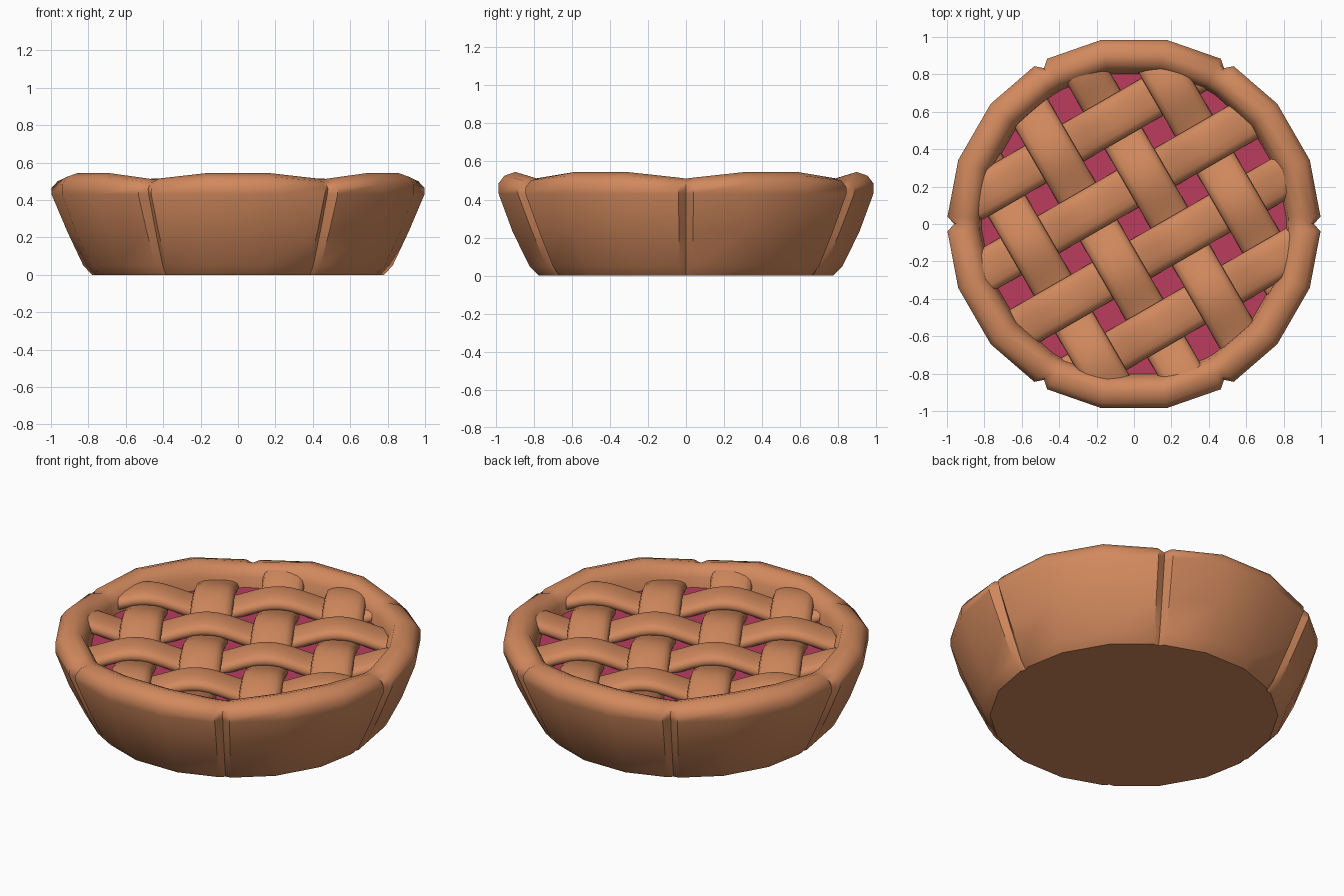
import bpy, bmesh, math
from mathutils import Vector

if "Cube" in bpy.data.objects:
    bpy.data.objects.remove(bpy.data.objects["Cube"])


def material(name, rgb):
    m = bpy.data.materials.new(name)
    m.diffuse_color = (*rgb, 1)
    m.use_nodes = True
    m.node_tree.nodes["Principled BSDF"].inputs["Base Color"].default_value = m.diffuse_color
    return m


CRUST = material("baked crust", (0.64, 0.25, 0.11))
BERRY = material("berry filling", (0.49, 0.046, 0.11))


def finish(name, bm, mat, angle):
    bmesh.ops.recalc_face_normals(bm, faces=bm.faces)
    me = bpy.data.meshes.new(name)
    bm.to_mesh(me)
    bm.free()
    me.materials.append(mat)
    ob = bpy.data.objects.new(name, me)
    bpy.context.collection.objects.link(ob)
    bpy.ops.object.select_all(action='DESELECT')
    ob.select_set(True)
    bpy.context.view_layer.objects.active = ob
    bpy.ops.object.shade_smooth_by_angle(angle=math.radians(angle))
    return ob


def skin(bm, rings, closed):
    """Join rings of points with quads; cap the ends when not closed."""
    vs = [[bm.verts.new(p) for p in r] for r in rings]
    n = len(vs[0])
    for a in range(len(vs) if closed else len(vs) - 1):
        r, s = vs[a], vs[(a + 1) % len(vs)]
        for k in range(n - 1 if closed else n):
            bm.faces.new((r[k], r[(k + 1) % n], s[(k + 1) % n], s[k]))
    if closed:
        bm.faces.new([r[0] for r in vs])
        bm.faces.new([r[-1] for r in vs])
    else:
        bm.faces.new(vs[0])
        bm.faces.new(vs[-1])


# Crust shell: (radius, z) profiles at the lobes, beside the pinches, in the pinches
LOBE = [(.785, 0), (.835, .05), (.925, .23), (1, .43), (1, .485),
        (.97, .525), (.91, .545), (.86, .53), (.825, .47), (.81, .37)]
SIDE = [(.782, 0), (.828, .05), (.913, .23), (.998, .43), (.998, .465),
        (.965, .50), (.905, .515), (.857, .503), (.825, .46), (.81, .37)]
PINCH = [(.77, 0), (.805, .05), (.88, .23), (.955, .43), (.962, .46),
         (.94, .49), (.90, .51), (.855, .50), (.825, .46), (.81, .37)]
bm = bmesh.new()
rings = []
for lobe in range(6):
    for off, prof in ((0, PINCH), (2.3, SIDE), (20, LOBE), (40, LOBE), (57.7, SIDE)):
        a = math.radians(lobe * 60 + off)
        rings.append([(r * math.cos(a), r * math.sin(a), z) for r, z in prof])
skin(bm, rings, True)
finish("crust_shell", bm, CRUST, 42)

# Fruit filling
bm = bmesh.new()
skin(bm, [[(.83 * math.cos(math.tau * k / 36), .83 * math.sin(math.tau * k / 36), z)
           for k in range(36)] for z in (.36, .40)], False)
finish("fruit_filling", bm, BERRY, 30)

# Woven lattice strips, turned 30 degrees
PITCH, HALF_W, HALF_H, MID_Z, WAVE = .36, .115, .045, .43, .04
U = Vector((math.cos(math.radians(30)), math.sin(math.radians(30)), 0))
V = Vector((-U.y, U.x, 0))


def strip(name, along, across, index, phase):
    n = (index - 1.5) * PITCH
    end = math.sqrt(.88 ** 2 - n * n)
    steps = 40
    bm = bmesh.new()
    rings = []
    for s in range(steps + 1):
        t = -end + 2 * end * s / steps
        # over one crossing, under the next
        wave = math.cos(math.pi * (t / PITCH + 1.5 + index + phase))
        z = MID_Z + WAVE * wave
        ring = []
        for k in range(14):
            a = math.tau * k / 14
            c, d = math.cos(a), math.sin(a)
            p = along * t + across * (n + HALF_W * math.copysign(abs(c) ** .8, c))
            p.z = z + HALF_H * math.copysign(abs(d) ** .8, d)
            ring.append(p)
        rings.append(ring)
    skin(bm, rings, False)
    finish(name, bm, CRUST, 50)


for i in range(4):
    strip(f"lattice_strip_a_{i + 1}", U, V, i, 1)
    strip(f"lattice_strip_b_{i + 1}", V, U, i, 0)
